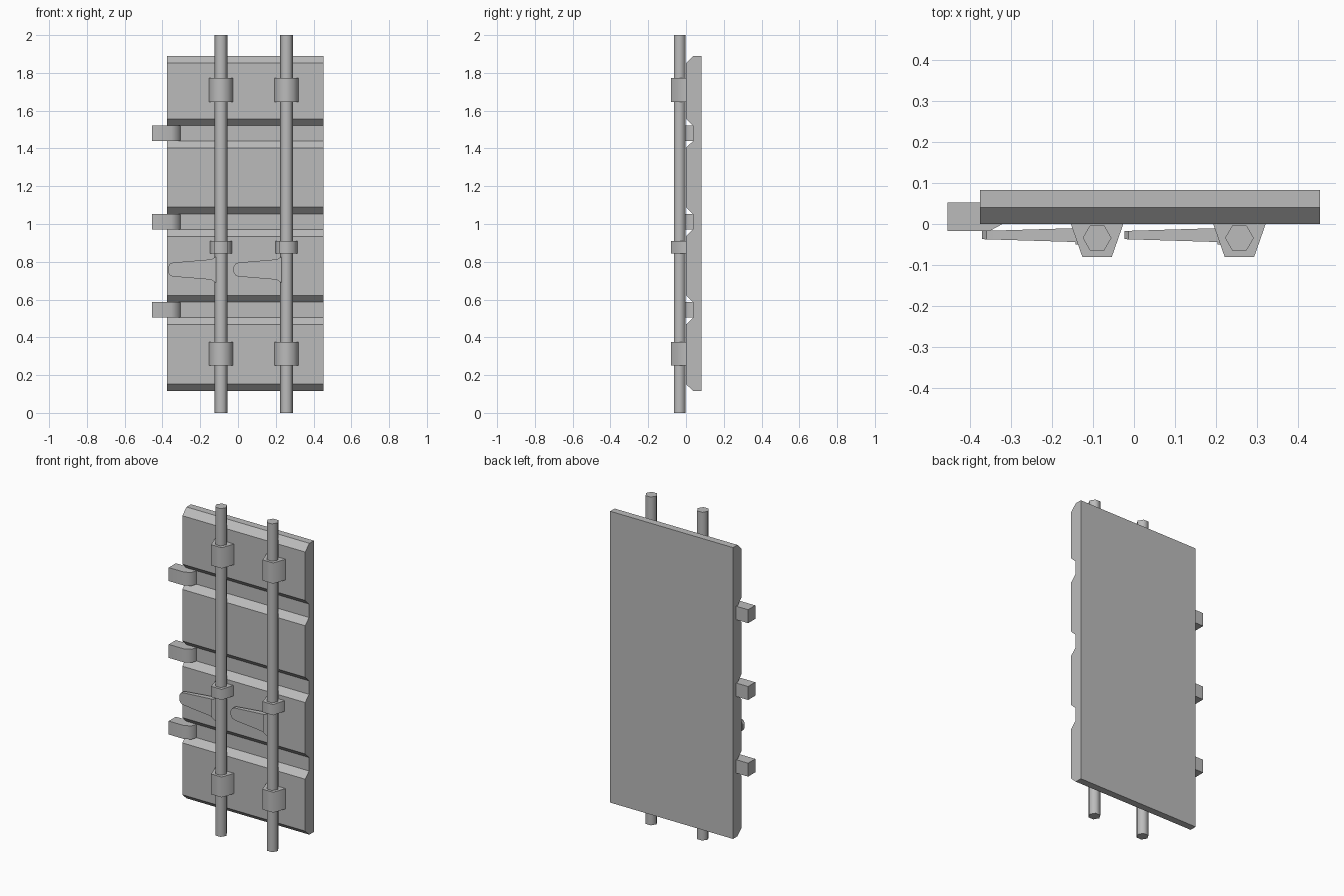
import bpy, bmesh, math

cube = bpy.data.objects.get("Cube")
if cube:
    bpy.data.objects.remove(cube, do_unlink=True)

steel = bpy.data.materials.new("grey_steel")
steel.use_nodes = True
GREY = (0.5, 0.5, 0.5, 1)
steel.diffuse_color = GREY
steel.node_tree.nodes["Principled BSDF"].inputs["Base Color"].default_value = GREY


def prism(name, outline, axis, low, high, smooth=0):
    """Extrude a 2D outline along an axis; smooth is the shading angle in degrees."""
    place = {"x": lambda a, b, t: (t, a, b),
             "y": lambda a, b, t: (a, t, b),
             "z": lambda a, b, t: (a, b, t)}[axis]
    bm = bmesh.new()
    rings = [[bm.verts.new(place(a, b, t)) for a, b in outline] for t in (low, high)]
    n = len(outline)
    for ring in rings:
        bm.faces.new(ring)
    for i in range(n):
        j = (i + 1) % n
        bm.faces.new((rings[0][i], rings[0][j], rings[1][j], rings[1][i]))
    bmesh.ops.recalc_face_normals(bm, faces=bm.faces)
    mesh = bpy.data.meshes.new(name)
    bm.to_mesh(mesh)
    bm.free()
    mesh.materials.append(steel)
    obj = bpy.data.objects.new(name, mesh)
    bpy.context.collection.objects.link(obj)
    if smooth:
        bpy.ops.object.select_all(action="DESELECT")
        obj.select_set(True)
        bpy.context.view_layer.objects.active = obj
        bpy.ops.object.shade_smooth_by_angle(angle=math.radians(smooth))
    return obj


# Door panel: chamfered top and bottom, three horizontal grooves
GROOVES = (0.545, 1.012, 1.48)
profile = [(0.083, 0.115), (0.04, 0.115), (0, 0.152)]
for z in GROOVES:
    profile += [(0, z - 0.077), (0.037, z - 0.041), (0.037, z + 0.041), (0, z + 0.077)]
profile += [(0, 1.852), (0.04, 1.89), (0.083, 1.89)]
prism("door_panel", profile, "x", -0.375, 0.453)

# Hinges sitting in the grooves
hinge = [(-0.455, 0.052), (-0.455, -0.017), (-0.352, -0.017),
         (-0.315, 0.003), (-0.305, 0.037), (-0.305, 0.052)]
for i, z in enumerate(GROOVES):
    prism(f"hinge_{i + 1}", hinge, "z", z - 0.041, z + 0.041, 75)

# Locking rods with their brackets and handles
for side, x in (("right", -0.09), ("left", 0.257)):
    hexagon = [(x + 0.035 * math.cos(k * math.pi / 3),
                -0.034 + 0.035 * math.sin(k * math.pi / 3)) for k in range(6)]
    prism(f"{side}_rod", hexagon, "z", 0, 2, 75)

    for label, low, high, wide in (("lower", 0.252, 0.376, 0.064),
                                   ("middle", 0.845, 0.91, 0.058),
                                   ("upper", 1.647, 1.773, 0.064)):
        clamp = [(x - wide, 0), (x - 0.036, -0.08), (x + 0.036, -0.08), (x + wide, 0)]
        prism(f"{side}_{label}_bracket", clamp, "z", low, high, 75)

    # Handle mount and the grip that thins towards its rounded tip
    mount = [(x - 0.053, 0.705), (x - 0.028, 0.69), (x, 0.69),
             (x, 0.826), (x - 0.028, 0.826), (x - 0.053, 0.812)]
    prism(f"{side}_handle_mount", mount, "y", -0.05, -0.008)
    upper = [(-0.05, 0.054), (-0.255, 0.037), (-0.27, 0.031), (-0.28, 0.014)]
    grip = [(x + a, 0.759 + b) for a, b in upper]
    grip += [(x + a, 0.759 - b) for a, b in reversed(upper)]
    handle = prism(f"{side}_handle", grip, "y", -1, 1)
    for v in handle.data.vertices:
        reach = (x - 0.05 - v.co.x) / 0.23
        v.co.y = -0.027 + v.co.y * (0.017 - 0.007 * reach)
